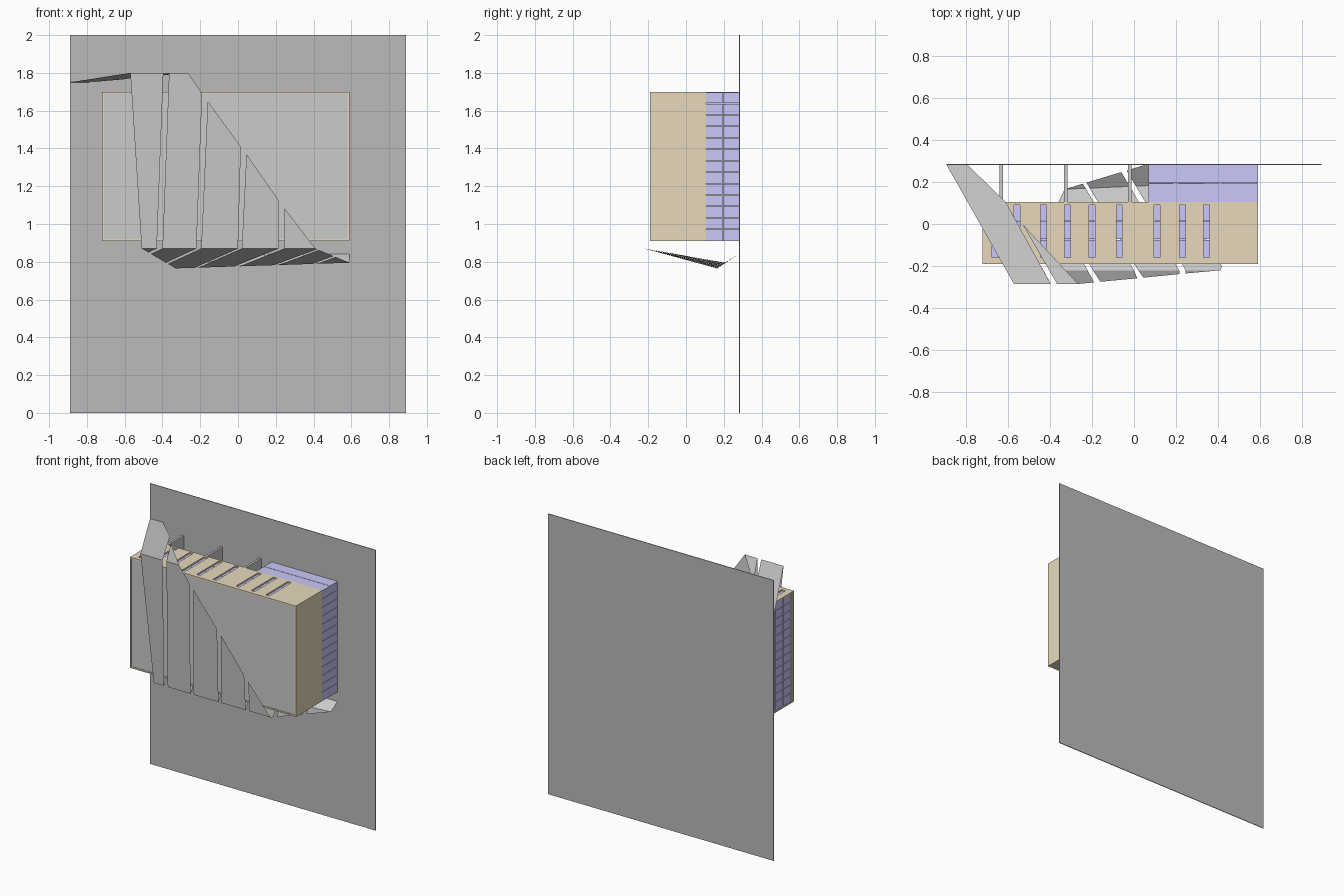
import bpy, bmesh
from mathutils import Vector

if "Cube" in bpy.data.objects:
    bpy.data.objects.remove(bpy.data.objects["Cube"])


def material(name, rgb):
    m = bpy.data.materials.new(name)
    m.diffuse_color = (*rgb, 1)
    m.use_nodes = True
    m.node_tree.nodes["Principled BSDF"].inputs["Base Color"].default_value = m.diffuse_color
    return m


TAN = material("plywood", (0.80, 0.70, 0.50))
LILAC = material("lilac_foam", (0.60, 0.58, 0.95))
DARK = material("wall_grey", (0.50, 0.50, 0.50))


def finish(name, bm, mat=None):
    me = bpy.data.meshes.new(name)
    bm.to_mesh(me)
    bm.free()
    ob = bpy.data.objects.new(name, me)
    bpy.context.collection.objects.link(ob)
    if mat:
        me.materials.append(mat)
    return ob


def boxes(name, spans, mat=None):
    """One object from boxes given as (x0, x1, y0, y1, z0, z1)."""
    bm = bmesh.new()
    for x0, x1, y0, y1, z0, z1 in spans:
        vs = bmesh.ops.create_cube(bm, size=1)["verts"]
        bmesh.ops.scale(bm, vec=(x1 - x0, y1 - y0, z1 - z0), verts=vs)
        bmesh.ops.translate(bm, vec=((x0 + x1) / 2, (y0 + y1) / 2, (z0 + z1) / 2), verts=vs)
    return finish(name, bm, mat)


# Wall behind everything
boxes("wall", [(-0.89, 0.89, 0.28, 0.285, 0, 2)], DARK)

# Cabinet shell, open at the left and back
X0, X1, Y0, Y1, Z0, Z1, T = -0.72, 0.59, -0.19, 0.105, 0.91, 1.70, 0.01
boxes("cabinet_side", [(X1 - T, X1, Y0, Y1, Z0, Z1)], TAN)
boxes("cabinet_left_stile", [(X0, X0 + T, Y0, Y0 + 0.025, Z0 + T, Z1 - T)], TAN)
boxes("front_panel", [(X0 + T, X1 - T, Y0 + 0.004, Y0 + 0.014, Z0 + T, Z1 - T)])

# Slotted top and bottom boards
slots = [-0.66, -0.555, -0.43, -0.315, -0.2, -0.07, 0.11, 0.23, 0.345]
edges = [X0] + [s + d for s in slots for d in (-0.014, 0.014)] + [X1 - T]
for name, za in (("cabinet_top", Z1 - T), ("cabinet_bottom", Z0)):
    zb = za + T
    bars = [(a, b, -0.16, 0.09, za, zb) for a, b in zip(edges[::2], edges[1::2])]
    bars += [(X0, X1 - T, Y0, -0.16, za, zb), (X0, X1 - T, 0.09, Y1, za, zb)]
    boxes(name, bars, TAN)


# Lilac layers: a stack filling the cabinet and a stack behind it on the right
def stack(name, xa, xb, ya, yb, za, zb, columns, rows, gap=0.003):
    dy, dz = (yb - ya) / columns, (zb - za) / rows
    boxes(name, [(xa, xb, ya + i * dy + gap * (i > 0), ya + (i + 1) * dy,
                  za + j * dz + gap * (j > 0), za + (j + 1) * dz)
                 for i in range(columns) for j in range(rows)], LILAC)


stack("cabinet_filling", X0 + 0.005, X1 - T, Y0 + 0.026, Y1 - 0.002,
      Z0 + T, Z1 - T, 3, 13)
stack("rear_block", 0.07, X1, Y1, 0.28, Z0, Z1 - 0.003, 2, 13)

# Upright spacers between cabinet and wall
boxes("wall_spacers", [(x - 0.008, x + 0.008, Y1, 0.28, Z0, Z1)
                       for x in (-0.63, -0.325, -0.02)])


# Folded ribbon: upper and front strips share the sloping top and front planes
def on_top(x, y):
    return (x, y, 1.80 - (y + 0.285) * 0.05 / 0.565)


def on_front(x, z):
    return (x, -0.22 - (z - 0.87) * 0.065 / 0.93, z)


def strip(name, polys):
    bm = bmesh.new()
    for p in polys:
        bm.faces.new([bm.verts.new(v) for v in p])
    bmesh.ops.remove_doubles(bm, verts=bm.verts, dist=1e-4)
    return finish(name, bm)


top_strips = [[(-0.89, 0.28), (-0.57, -0.285), (-0.395, -0.285), (-0.61, 0.105), (-0.79, 0.28)],
              [(-0.53, 0.0), (-0.365, -0.285), (-0.265, -0.285)]]
front_strips = [[(-0.57, 1.80), (-0.51, 0.87), (-0.43, 0.87), (-0.395, 1.80)],
                [(-0.365, 1.80), (-0.40, 0.87), (-0.22, 0.87), (-0.19, 1.69), (-0.265, 1.80)],
                [(-0.16, 1.65), (-0.195, 0.87), (0.0, 0.87), (0.015, 1.41)],
                [(0.045, 1.37), (0.02, 0.87), (0.215, 0.87), (0.215, 1.125)],
                [(0.245, 1.085), (0.245, 0.87), (0.41, 0.87)]]
for i, p in enumerate(top_strips):
    strip(f"top_strip_{i + 1}", [[on_top(*v) for v in p]])
for i, p in enumerate(front_strips):
    strip(f"front_strip_{i + 1}", [[on_front(*v) for v in p]])

# Lower ribbon: underside and rear flap, cut into slanted strips
fold_l, fold_r = (-0.33, 0.165, 0.765), (0.59, 0.205, 0.795)
underside = [(-0.51, -0.22, 0.87), fold_l, fold_r, (0.41, -0.22, 0.87)]
rear_flap = [fold_l, (0.05, 0.28, 0.84), (0.59, 0.28, 0.84), fold_r]
cuts = [(-0.6, -0.43), (-0.40, -0.22), (-0.195, 0.0), (0.02, 0.215),
        (0.245, 0.43), (0.455, 0.64), (0.665, 0.9)]
normal = Vector((1, 0.59, 0)).normalized()
for i, (a, b) in enumerate(cuts):
    bm = bmesh.new()
    for p in (underside, rear_flap):
        bm.faces.new([bm.verts.new(v) for v in p])
    for x, side in ((a, -1), (b, 1)):
        bmesh.ops.bisect_plane(bm, geom=bm.verts[:] + bm.edges[:] + bm.faces[:],
                               plane_co=(x, -0.22, 0.87), plane_no=normal * side,
                               clear_outer=True)
    finish(f"under_strip_{i + 1}", bm)
